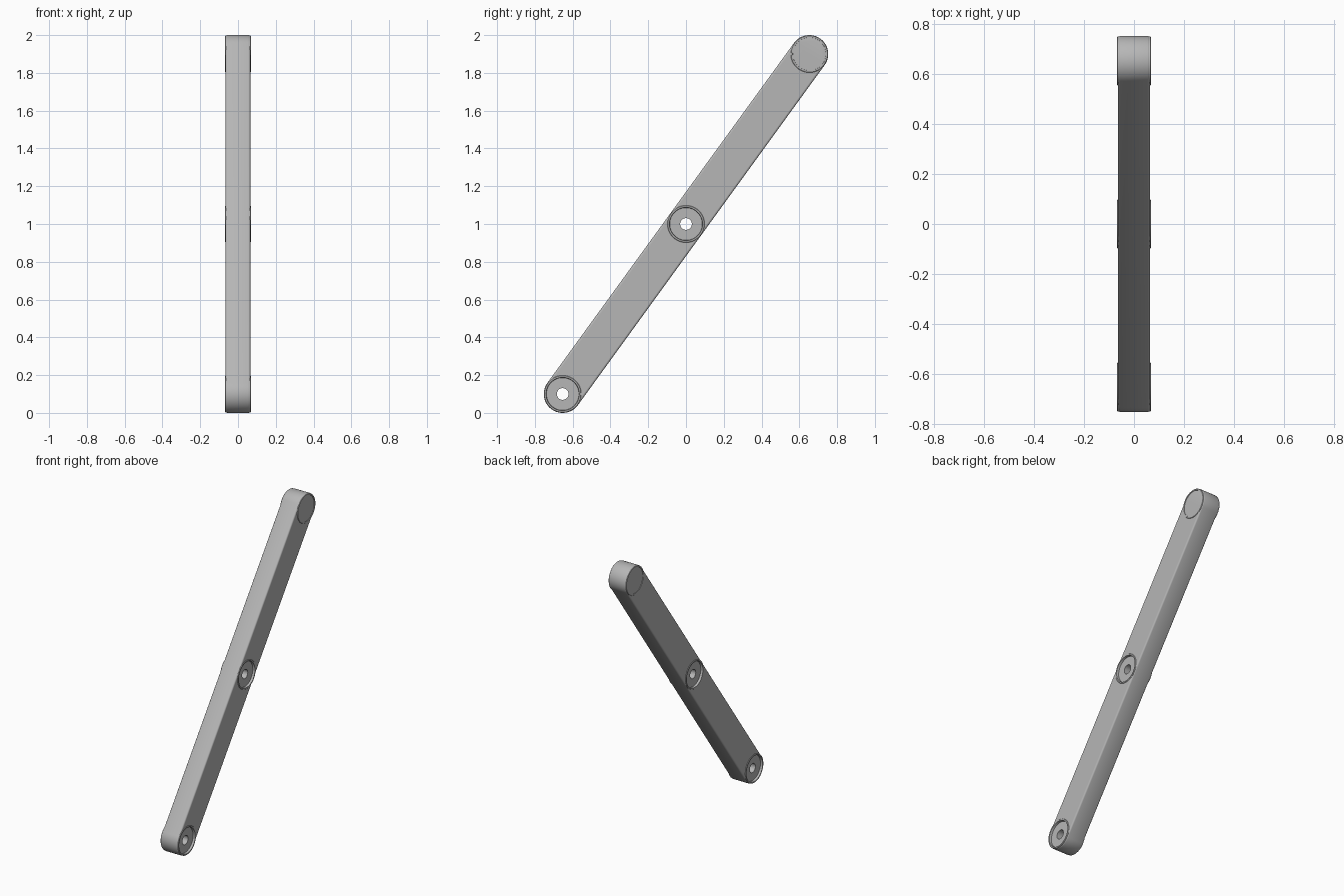
import bpy, bmesh, math
from mathutils import Matrix, Vector

cube = bpy.data.objects.get("Cube")
if cube:
    bpy.data.objects.remove(cube, do_unlink=True)

RADIUS, HALF_THICK = 0.1, 0.065
PIVOT_Y, PIVOT_Z = 0.653, 0.9
HALF_LEN = math.hypot(PIVOT_Y, PIVOT_Z)
TILT = Matrix.Translation((0, 0, 1)) @ Matrix.Rotation(-math.atan2(PIVOT_Y, PIVOT_Z), 4, 'X')

grey = bpy.data.materials.new("grey plastic")
grey.use_nodes = True
colour = (0.47, 0.47, 0.47, 1)
grey.diffuse_color = colour
grey.node_tree.nodes["Principled BSDF"].inputs["Base Color"].default_value = colour


def make_object(name, bm):
    bmesh.ops.recalc_face_normals(bm, faces=bm.faces)
    mesh = bpy.data.meshes.new(name)
    bm.to_mesh(mesh)
    bm.free()
    mesh.materials.append(grey)
    ob = bpy.data.objects.new(name, mesh)
    bpy.context.collection.objects.link(ob)
    return ob


def smooth(ob):
    bpy.ops.object.select_all(action='DESELECT')
    ob.select_set(True)
    bpy.context.view_layer.objects.active = ob
    bpy.ops.object.shade_smooth_by_angle(angle=math.radians(35))


def lathe(name, profile, centre, steps=64):
    """Revolve a closed (radius, x) profile around the x axis."""
    bm = bmesh.new()
    rings = []
    for i in range(steps):
        a = math.tau * i / steps
        rings.append([bm.verts.new((x, r * math.cos(a), r * math.sin(a))) for r, x in profile])
    n = len(profile)
    for i in range(steps):
        p, q = rings[i], rings[(i + 1) % steps]
        for j in range(n):
            k = (j + 1) % n
            bm.faces.new((p[j], q[j], q[k], p[k]))
    bm.transform(TILT @ Matrix.Translation((0, 0, centre)))
    return make_object(name, bm)


# Long bar: a round-ended outline extruded across x
bm = bmesh.new()
outline = []
for end in (1, -1):
    for i in range(33):
        a = math.pi * i / 32
        outline.append(bm.verts.new((-HALF_THICK, end * RADIUS * math.cos(a),
                                     end * (HALF_LEN + RADIUS * math.sin(a)))))
face = bm.faces.new(outline)
wall = bmesh.ops.extrude_face_region(bm, geom=[face])
bmesh.ops.translate(bm, vec=Vector((2 * HALF_THICK, 0, 0)),
                    verts=[v for v in wall["geom"] if isinstance(v, bmesh.types.BMVert)])
bm.transform(TILT)
bar = make_object("bar", bm)
bevel = bar.modifiers.new("soft edges", 'BEVEL')
bevel.width, bevel.segments = 0.01, 3
bevel.limit_method, bevel.angle_limit = 'ANGLE', math.radians(40)

# Seats for the three hubs
PIVOTS = {"lower": -HALF_LEN, "middle": 0, "upper": HALF_LEN}
for label, centre in PIVOTS.items():
    bm = bmesh.new()
    bmesh.ops.create_cone(bm, cap_ends=True, segments=64, radius1=0.09, radius2=0.09, depth=0.4)
    bm.transform(TILT @ Matrix.Translation((0, 0, centre)) @ Matrix.Rotation(math.pi / 2, 4, 'Y'))
    cutter = make_object(label + "_cutter", bm)
    cutter.hide_render = True
    cutter.hide_viewport = False
    cut = bar.modifiers.new(label, 'BOOLEAN')
    cut.operation, cut.solver, cut.object = 'DIFFERENCE', 'EXACT', cutter
shape = bpy.data.meshes.new_from_object(bar.evaluated_get(bpy.context.evaluated_depsgraph_get()))
bar.modifiers.clear()
bar.data = shape
for label in PIVOTS:
    bpy.data.objects.remove(bpy.data.objects[label + "_cutter"], do_unlink=True)
smooth(bar)

# Hubs: thin raised rim, sunken disc and a pin hole
half = [(0.031, 0.053), (0.086, 0.053), (0.088, 0.068), (0.096, 0.068), (0.0985, 0.0655), (0.0985, 0.05)]
profile = half + [(r, -x) for r, x in reversed(half)]
for label, centre in PIVOTS.items():
    smooth(lathe(label + "_hub", profile, centre))
